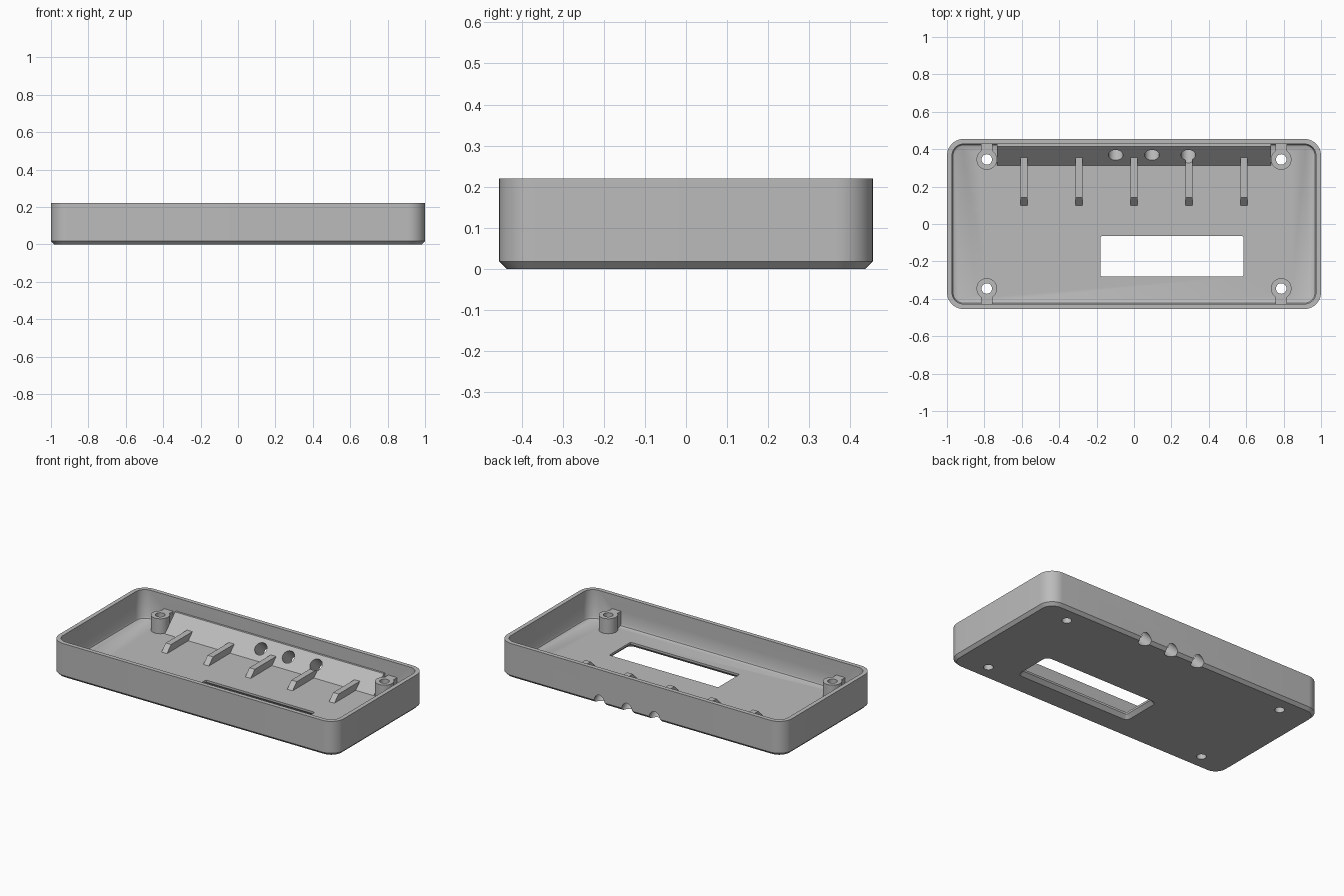
import bpy, bmesh
from math import sin, cos, pi, radians
from mathutils import Matrix, Vector

cube = bpy.data.objects.get("Cube")
if cube:
    bpy.data.objects.remove(cube, do_unlink=True)

GREY = (0.5, 0.5, 0.5, 1)
grey = bpy.data.materials.new("grey plastic")
grey.use_nodes = True
grey.diffuse_color = GREY
grey.node_tree.nodes["Principled BSDF"].inputs["Base Color"].default_value = GREY

FLOOR, HEIGHT, BOSS_TOP = 0.035, 0.22, 0.13
HX, HY, WALL, CORNER = 1.0, 0.455, 0.027, 0.09


def make_object(name, bm):
    bmesh.ops.recalc_face_normals(bm, faces=bm.faces[:])
    mesh = bpy.data.meshes.new(name)
    bm.to_mesh(mesh)
    bm.free()
    mesh.materials.append(grey)
    obj = bpy.data.objects.new(name, mesh)
    bpy.context.collection.objects.link(obj)
    return obj


def rounded_ring(hx, hy, r, z, cx=0, cy=0, steps=10):
    points = []
    for q, (sx, sy) in enumerate(((1, 1), (-1, 1), (-1, -1), (1, -1))):
        for i in range(steps + 1):
            a = (q + i / steps) * pi / 2
            points.append((cx + sx * (hx - r) + r * cos(a), cy + sy * (hy - r) + r * sin(a), z))
    return points


def loft(name, rings):
    bm = bmesh.new()
    loops = [[bm.verts.new(p) for p in ring] for ring in rings]
    for a, b in zip(loops, loops[1:]):
        for i in range(len(a)):
            j = (i + 1) % len(a)
            bm.faces.new((a[i], a[j], b[j], b[i]))
    bm.faces.new(loops[0])
    bm.faces.new(loops[-1])
    return make_object(name, bm)


def prism_x(name, profile, x0, x1):
    """Extrude a (y, z) profile along x."""
    return loft(name, [[(x, y, z) for y, z in profile] for x in (x0, x1)])


def cylinder(name, radius, start, end):
    start, end = Vector(start), Vector(end)
    axis = end - start
    turn = axis.to_track_quat("Z", "Y").to_matrix().to_4x4()
    bm = bmesh.new()
    bmesh.ops.create_cone(bm, cap_ends=True, segments=40, radius1=radius, radius2=radius,
                          depth=axis.length, matrix=Matrix.Translation((start + end) / 2) @ turn)
    return make_object(name, bm)


def combine(target, tool, operation):
    mod = target.modifiers.new(tool.name, "BOOLEAN")
    mod.operation, mod.object, mod.solver = operation, tool, "EXACT"
    bpy.context.view_layer.objects.active = target
    bpy.ops.object.modifier_apply(modifier=mod.name)
    bpy.data.objects.remove(tool, do_unlink=True)


# Open tray with chamfered underside and a small fillet inside
tray = loft("enclosure_tray", [
    rounded_ring(HX - 0.018, HY - 0.018, CORNER - 0.018, 0),
    rounded_ring(HX, HY, CORNER, 0.018),
    rounded_ring(HX, HY, CORNER, HEIGHT),
    rounded_ring(HX - WALL, HY - WALL, CORNER - WALL, HEIGHT),
    rounded_ring(HX - WALL, HY - WALL, CORNER - WALL, FLOOR + 0.016),
    rounded_ring(HX - WALL - 0.005, HY - WALL - 0.005, CORNER - WALL - 0.005, FLOOR + 0.005),
    rounded_ring(HX - WALL - 0.016, HY - WALL - 0.016, CORNER - WALL - 0.016, FLOOR),
])

# Sloped block along the back wall
wedge = prism_x("cable_wedge", [(0.296, 0.017), (0.44, 0.017), (0.44, 0.136), (0.415, 0.136)],
                -0.733, 0.733)
combine(tray, wedge, "UNION")

# Five support ribs with sloped front ends
for i in range(-2, 3):
    rib = prism_x("support_rib", [(0.083, 0.018), (0.42, 0.018), (0.42, 0.077), (0.142, 0.077)],
                  i * 0.294 - 0.019, i * 0.294 + 0.019)
    combine(tray, rib, "UNION")

# Corner screw bosses, each tied to the wall by a neck
BOSSES = [(sx * 0.787, sy * 0.345) for sx in (-1, 1) for sy in (-1, 1)]
for x, y in BOSSES:
    combine(tray, cylinder("screw_boss", 0.055, (x, y, 0.019), (x, y, BOSS_TOP)), "UNION")
    y0, y1 = sorted((y, y * 1.272))
    neck = prism_x("boss_neck", [(y0, 0.021), (y1, 0.021), (y1, BOSS_TOP - 0.001),
                                 (y0, BOSS_TOP - 0.001)], x - 0.031, x + 0.031)
    combine(tray, neck, "UNION")
for x, y in BOSSES:
    combine(tray, cylinder("screw_hole", 0.028, (x, y, -0.1), (x, y, 0.3)), "DIFFERENCE")

# Three slanted cable holes through the wedge
for x in (-0.098, 0.096, 0.29):
    hole = cylinder("cable_hole", 0.039, (x, 0.268, 0.19), (x, 0.568, -0.11))
    combine(tray, hole, "DIFFERENCE")

# Display window, flared towards the underside
window = loft("display_window", [
    rounded_ring(0.3825 + g, 0.1075 + g, 0.008 + g, z, 0.2025, -0.1725, 3)
    for g, z in ((0.022, -0.01), (0.022, 0), (0, 0.022), (0, 0.08))])
combine(tray, window, "DIFFERENCE")

bpy.ops.object.select_all(action="DESELECT")
tray.select_set(True)
bpy.context.view_layer.objects.active = tray
bpy.ops.object.shade_smooth_by_angle(angle=radians(30))
